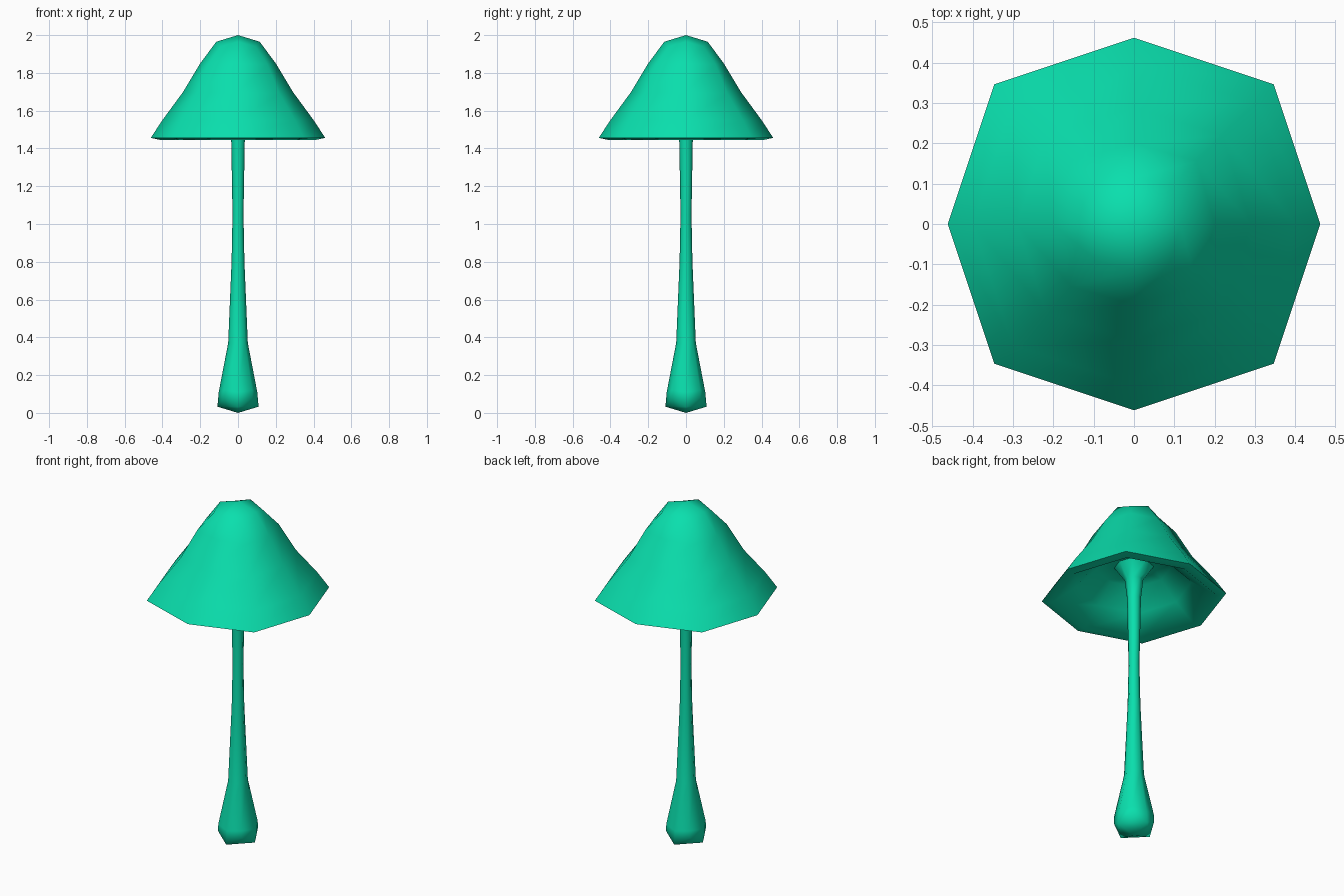
import bpy
import bmesh
from math import cos, sin, pi, radians

cube = bpy.data.objects.get("Cube")
if cube:
    bpy.data.objects.remove(cube, do_unlink=True)

green = bpy.data.materials.new("sea_green")
green.use_nodes = True
colour = (0.003, 0.74, 0.42, 1)
green.diffuse_color = colour
green.node_tree.nodes["Principled BSDF"].inputs["Base Color"].default_value = colour

SIDES = 8


def ringed_part(name, rings, tip, tip_first):
    """Eight-sided body: each ring is (side radius, side z, corner radius, corner z)."""
    bm = bmesh.new()
    loops = []
    for side_r, side_z, corner_r, corner_z in rings:
        loop = []
        for i in range(SIDES):
            r, z = (corner_r, corner_z) if i % 2 else (side_r, side_z)
            a = 2 * pi * i / SIDES
            loop.append(bm.verts.new((r * cos(a), r * sin(a), z)))
        loops.append(loop)
    for low, high in zip(loops, loops[1:]):
        for i in range(SIDES):
            j = (i + 1) % SIDES
            bm.faces.new((low[i], low[j], high[j], high[i]))
    # Close the rounded end with quads meeting at the tip
    end = loops[0] if tip_first else loops[-1]
    point = bm.verts.new((0, 0, tip))
    for i in range(0, SIDES, 2):
        quad = [point, end[i], end[i + 1], end[(i + 2) % SIDES]]
        bm.faces.new(quad[::-1] if tip_first else quad)
    mesh = bpy.data.meshes.new(name)
    bm.to_mesh(mesh)
    bm.free()
    mesh.materials.append(green)
    obj = bpy.data.objects.new(name, mesh)
    bpy.context.collection.objects.link(obj)
    # Soft shading, with only the outer rim kept crisp
    bpy.ops.object.select_all(action='DESELECT')
    obj.select_set(True)
    bpy.context.view_layer.objects.active = obj
    bpy.ops.object.shade_smooth_by_angle(angle=radians(85))


# Ring where the stalk flares into the underside of the cap
joint = (0.10, 1.64, 0.105, 1.64)

# Stalk: swollen foot, slim stem, flared top
ringed_part("stalk", [
    (0.109, 0.033, 0.107, 0.08),
    (0.102, 0.11, 0.106, 0.12),
    (0.052, 0.37, 0.053, 0.37),
    (0.034, 0.8, 0.034, 0.8),
    (0.029, 1.05, 0.029, 1.05),
    (0.036, 1.45, 0.037, 1.45),
    (0.047, 1.56, 0.049, 1.56),
    joint,
], tip=0.0, tip_first=True)

# Cap: hollow underside, thin lip, bell-shaped outside
ringed_part("cap", [
    joint,
    (0.19, 1.635, 0.20, 1.635),
    (0.29, 1.535, 0.307, 1.535),
    (0.415, 1.446, 0.44, 1.446),
    (0.462, 1.456, 0.49, 1.456),
    (0.40, 1.55, 0.425, 1.55),
    (0.29, 1.70, 0.31, 1.69),
    (0.20, 1.85, 0.22, 1.845),
    (0.115, 1.965, 0.13, 1.94),
], tip=2.0, tip_first=False)
